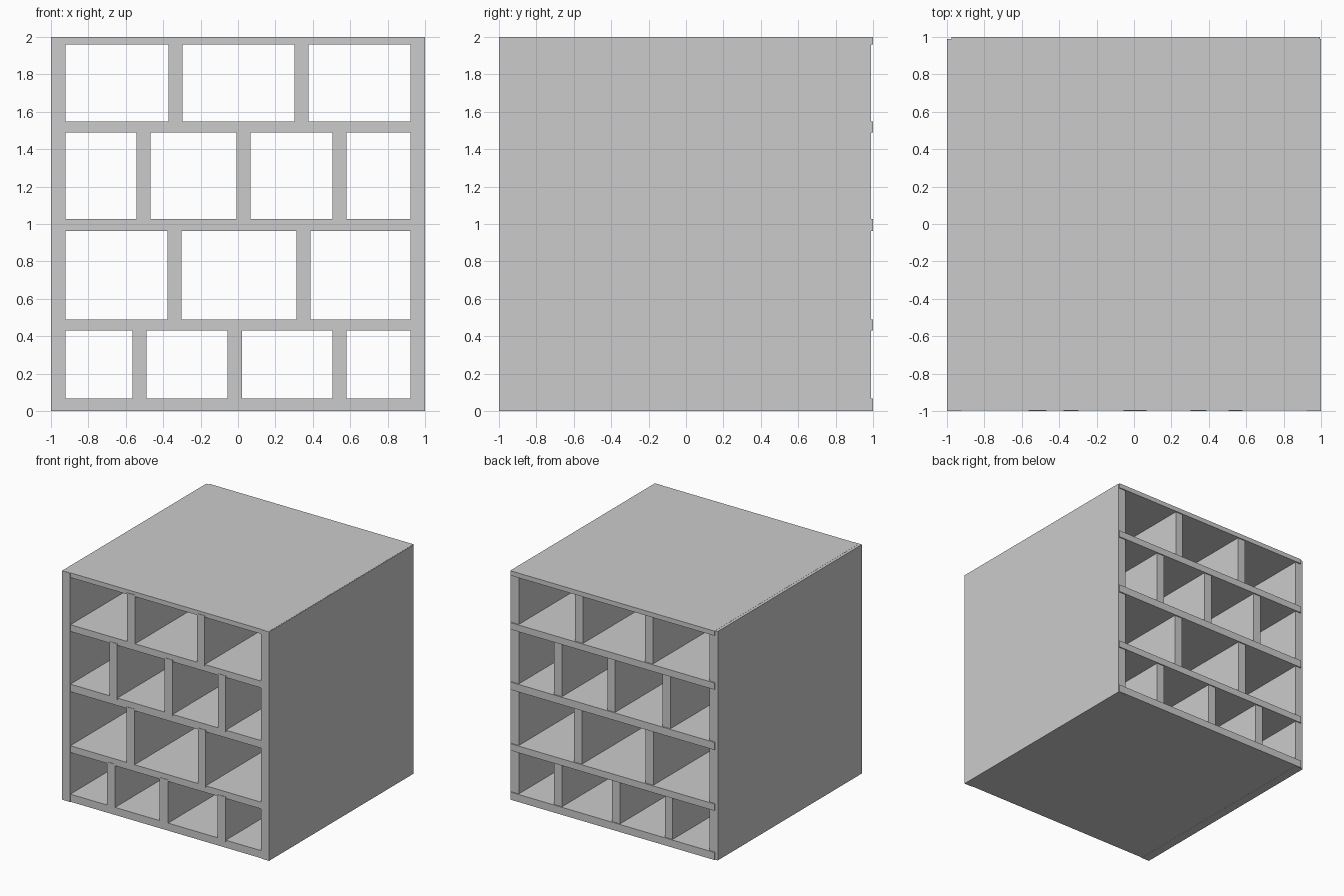
import bpy

if "Cube" in bpy.data.objects:
    bpy.data.objects.remove(bpy.data.objects["Cube"])


def box(name, x0, x1, y0, y1, z0, z1):
    bpy.ops.mesh.primitive_cube_add(size=1, location=((x0 + x1) / 2, (y0 + y1) / 2, (z0 + z1) / 2))
    ob = bpy.context.object
    ob.name = name
    ob.scale = (x1 - x0, y1 - y0, z1 - z0)
    bpy.ops.object.transform_apply(location=False, rotation=False, scale=True)
    return ob


# Outer side panels, running the full depth
box("left_side", -1, -0.922, -1, 0.99, 0, 1.999)
box("right_side", 0.922, 1, -1, 0.99, 0, 1.999)

# Horizontal boards, slightly set back in front and proud at the back
boards = [(0.001, 0.067), (0.431, 0.49), (0.962, 1.028), (1.488, 1.547), (1.959, 2.0)]
for i, (z0, z1) in enumerate(boards):
    box(f"shelf_{i}", -0.975, 0.995, -0.996, 1, z0, z1)

# Upright dividers in each row, let into the boards a little
rows = [
    [(-0.564, -0.49), (-0.056, 0.022), (0.504, 0.58)],
    [(-0.377, -0.302), (0.312, 0.387)],
    [(-0.543, -0.468), (-0.008, 0.067), (0.505, 0.58)],
    [(-0.372, -0.297), (0.302, 0.377)],
]
for r, row in enumerate(rows):
    z0, z1 = boards[r][1] - 0.015, boards[r + 1][0] + 0.015
    for i, (x0, x1) in enumerate(row):
        box(f"divider_{r}_{i}", x0, x1, -1, 0.99, z0, z1)
